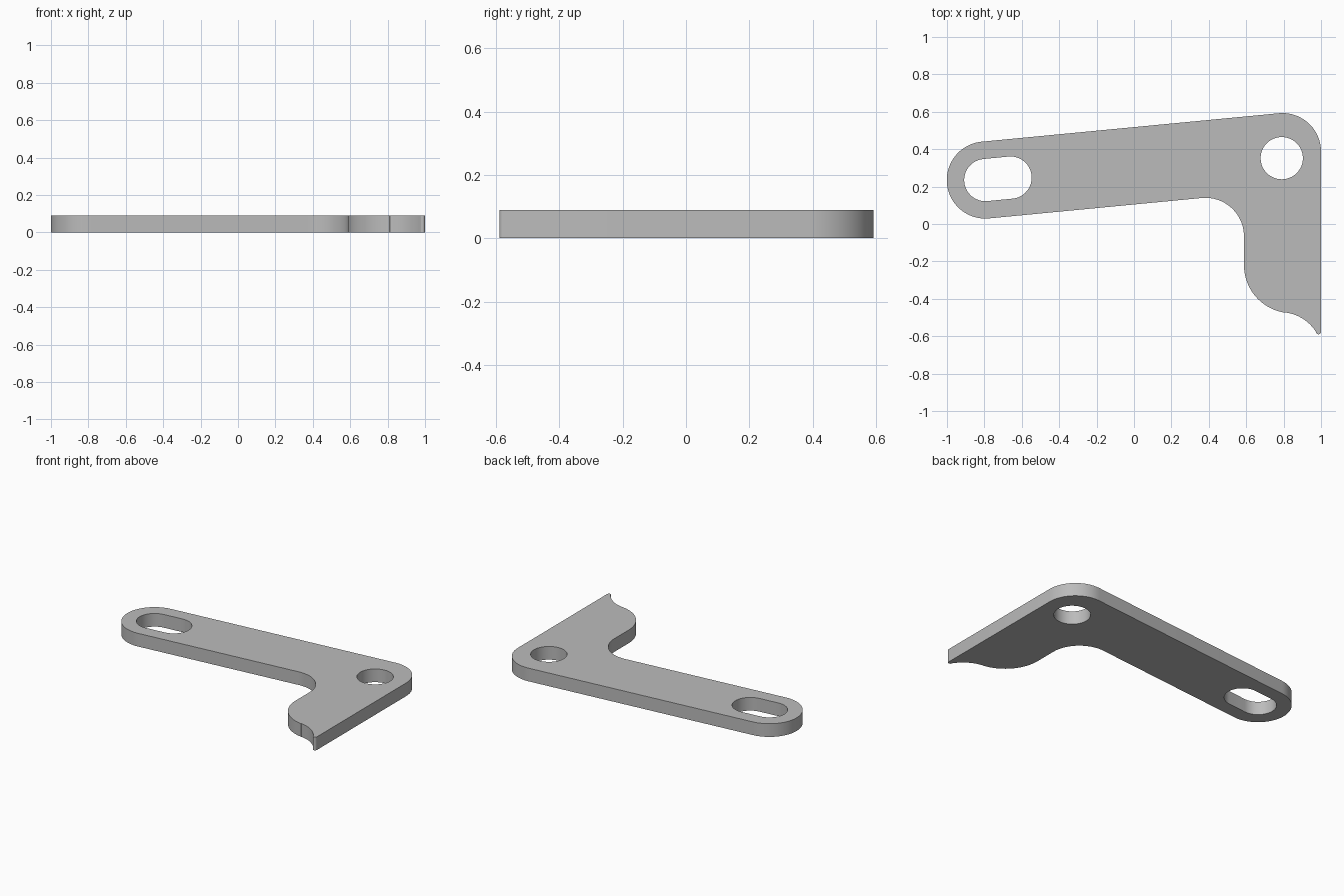
import bpy, bmesh
from math import cos, sin, radians

if "Cube" in bpy.data.objects:
    bpy.data.objects.remove(bpy.data.objects["Cube"])

THICKNESS = 0.09
TILT = 5.4  # slope of the long arm in degrees


def arc(cx, cy, r, start, end, steps=20):
    """Points along an arc, angles in degrees."""
    angles = [radians(start + (end - start) * i / steps) for i in range(steps + 1)]
    return [(cx + r * cos(a), cy + r * sin(a)) for a in angles]


# Outer outline: rounded arm end, inner fillet, hooked foot, rounded corner
outline = (
    arc(-0.795, 0.235, 0.206, 90 + TILT, 270 + TILT, 40)
    + arc(0.382, -0.066, 0.206, 90 + TILT, 0)
    + arc(0.845, -0.22, 0.257, 180, 262)
    + arc(0.78, -0.70, 0.229, 82, 33, 14)
    + arc(0.986, -0.576, 0.014, 180, 360, 8)
    + arc(0.794, 0.387, 0.206, 0, 90 + TILT)
)

# Slot in the arm end and round hole in the corner
slot = (
    arc(-0.795, 0.235, 0.113, 90 + TILT, 270 + TILT, 24)
    + arc(-0.66, 0.248, 0.113, -90 + TILT, 90 + TILT, 24)
)
hole = arc(0.79, 0.352, 0.113, 0, 360, 48)[:-1]

# Fill the outline around the openings, then extrude to a plate
bm = bmesh.new()
for loop in (outline, slot, hole):
    verts = [bm.verts.new((x, y, 0)) for x, y in loop]
    for a, b in zip(verts, verts[1:] + verts[:1]):
        bm.edges.new((a, b))
bmesh.ops.remove_doubles(bm, verts=bm.verts[:], dist=0.0005)
bmesh.ops.triangle_fill(bm, edges=bm.edges[:], use_beauty=True, normal=(0, 0, 1))
result = bmesh.ops.extrude_face_region(bm, geom=bm.faces[:], use_keep_orig=True)
top = [g for g in result["geom"] if isinstance(g, bmesh.types.BMVert)]
bmesh.ops.translate(bm, verts=top, vec=(0, 0, THICKNESS))
bmesh.ops.recalc_face_normals(bm, faces=bm.faces[:])

mesh = bpy.data.meshes.new("bracket_plate")
bm.to_mesh(mesh)
bm.free()
plate = bpy.data.objects.new("bracket_plate", mesh)
bpy.context.collection.objects.link(plate)

# Plain grey metal
grey = bpy.data.materials.new("grey metal")
grey.diffuse_color = (0.5, 0.5, 0.5, 1)
grey.use_nodes = True
grey.node_tree.nodes["Principled BSDF"].inputs["Base Color"].default_value = grey.diffuse_color
mesh.materials.append(grey)

# Smooth curved walls, sharp rims
bpy.context.view_layer.objects.active = plate
plate.select_set(True)
bpy.ops.object.shade_smooth_by_angle(angle=radians(30))
